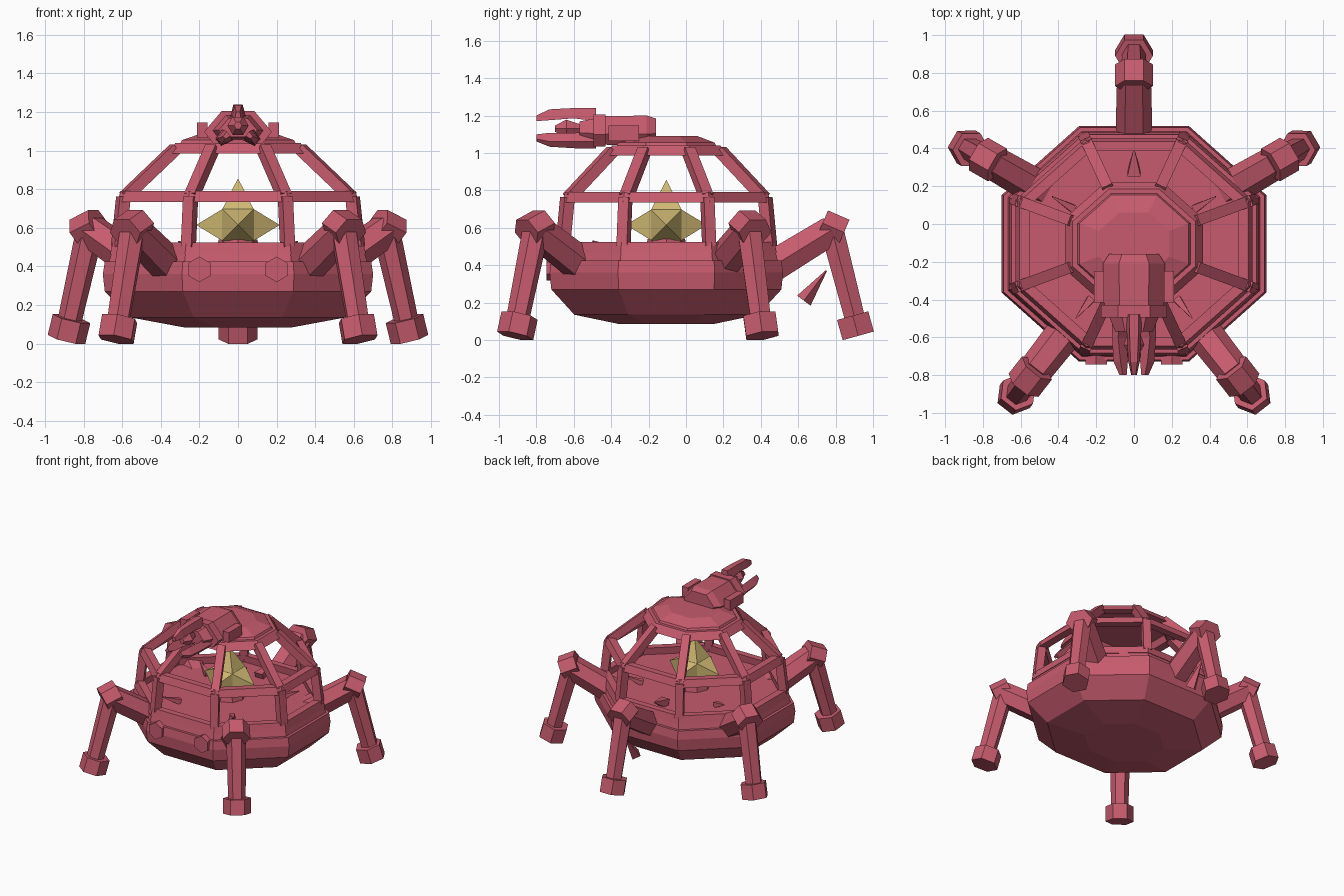
import bpy, math
from mathutils import Vector

cube = bpy.data.objects.get("Cube")
if cube:
    bpy.data.objects.remove(cube, do_unlink=True)


def material(name, rgb):
    m = bpy.data.materials.new(name)
    m.use_nodes = True
    m.diffuse_color = (*rgb, 1)
    m.node_tree.nodes["Principled BSDF"].inputs["Base Color"].default_value = (*rgb, 1)
    return m


RED = material("dusty_red", (0.57, 0.105, 0.155))
GOLD = material("pale_gold", (0.62, 0.48, 0.17))
CY = -0.105                 # body centre in y
AX, AY = 0.69, 0.615        # half widths of the octagonal body


def loft(name, rings, mat=RED, closed=False):
    """Skin equal-length rings; cap the ends, or close them into a torus."""
    n, k = len(rings[0]), len(rings)
    faces = []
    for j in range(k if closed else k - 1):
        a, b = j * n, (j + 1) % k * n
        faces += [(a + i, a + (i + 1) % n, b + (i + 1) % n, b + i) for i in range(n)]
    if not closed:
        faces += [tuple(reversed(range(n))), tuple(range((k - 1) * n, k * n))]
    mesh = bpy.data.meshes.new(name)
    mesh.from_pydata([tuple(p) for r in rings for p in r], [], faces)
    mesh.materials.append(mat)
    ob = bpy.data.objects.new(name, mesh)
    bpy.context.collection.objects.link(ob)
    # consistent outward normals
    import bmesh
    bm = bmesh.new()
    bm.from_mesh(mesh)
    bmesh.ops.recalc_face_normals(bm, faces=bm.faces)
    bm.to_mesh(mesh)
    bm.free()
    return ob


def corner(i, s, z):
    a = math.radians(22.5 + 45 * i)
    k = s / math.cos(math.pi / 8)
    return Vector((AX * k * math.cos(a), CY + AY * k * math.sin(a), z))


def octagon(s, z):
    return [corner(i, s, z) for i in range(8)]


def prism(name, a, b, r0, r1, n=6, rot=0, wide=1, tall=1, mat=RED):
    """Tapered n-sided bar from a to b, its first axis kept level."""
    a, b = Vector(a), Vector(b)
    d = (b - a).normalized()
    side = d.cross(Vector((0, 0, 1)))
    side = side.normalized() if side.length > 0.01 else Vector((1, 0, 0))
    up = side.cross(d)
    angles = [math.radians(rot) + math.tau * i / n for i in range(n)]
    return loft(name, [[p + r * (math.cos(t) * wide * side + math.sin(t) * tall * up)
                        for t in angles] for p, r in ((a, r0), (b, r1))], mat)


# Hull, deck and cap
loft("hull", [octagon(*p) for p in ((0.41, 0.085), (0.8, 0.135), (1.0, 0.27),
                                    (1.015, 0.36), (1.0, 0.425))])
loft("deck", [octagon(0.97, 0.42), octagon(0.95, 0.47)])
loft("roof_cap", [octagon(*p) for p in ((0.44, 1.03), (0.42, 1.055), (0.27, 1.09))])

# Dome rails: outer bottom, outer top, inner top, inner bottom
rails = {
    "lower_rail": ((0.96, 0.465), (0.94, 0.525), (0.86, 0.525), (0.87, 0.465)),
    "middle_rail": ((0.91, 0.735), (0.88, 0.79), (0.80, 0.79), (0.82, 0.735)),
    "upper_rail": ((0.53, 0.985), (0.47, 1.04), (0.40, 1.04), (0.44, 0.985)),
}
for name, profile in rails.items():
    loft(name, [octagon(*p) for p in profile], closed=True)

# Dome posts
for i in range(8):
    prism(f"lower_post_{i}", corner(i, 0.9, 0.5), corner(i, 0.86, 0.76), 0.042, 0.042, 4, 45)
    prism(f"upper_post_{i}", corner(i, 0.85, 0.76), corner(i, 0.47, 1.01), 0.042, 0.042, 4, 45)

# Star crystal on a pedestal
prism("pedestal", (0, CY, 0.45), (0, CY, 0.54), 0.12, 0.1, 8)
prism("crystal_core", (0, CY, 0.53), (0, CY, 0.7), 0.113, 0.113, 4, 45, mat=GOLD)
prism("crystal_tip", (0, CY, 0.7), (0, CY, 0.855), 0.113, 0.001, 4, 45, mat=GOLD)
for i in range(4):
    d = Vector((round(math.cos(i * math.pi / 2)), round(math.sin(i * math.pi / 2)), 0))
    c = Vector((0, CY, 0.615))
    prism(f"crystal_spike_{i}", c + d * 0.08, c + d * 0.215, 0.117, 0.001, 4, 45, mat=GOLD)

# Five radial legs
legs = {"back": 90, "back_left": 30, "back_right": 150, "front_left": -52, "front_right": -128}
for name, deg in legs.items():
    t = math.radians(deg)

    def at(r, z):
        return (r * math.cos(t), CY + r * math.sin(t), z)

    prism(name + "_upper_leg", at(0.48, 0.34), at(0.88, 0.585), 0.1, 0.09)
    prism(name + "_knee", at(0.835, 0.625), at(0.95, 0.575), 0.1, 0.1, tall=0.85)
    prism(name + "_lower_leg", at(0.885, 0.59), at(1.012, 0.1), 0.072, 0.062)
    prism(name + "_foot", at(0.996, 0.13), at(1.026, 0.022), 0.1, 0.1)
    prism(name + "_inner_spike", at(0.37, 0.48), at(0.5, 0.53), 0.05 if deg == 90 else 0.03, 0.004, 4, 45)
prism("tail_spike", (0, 0.63, 0.21), (0, 0.75, 0.37), 0.045, 0.004, 4)

# Headlights
for s, side in ((1, "left"), (-1, "right")):
    prism(side + "_headlight", (s * 0.2, -0.66, 0.385), (s * 0.2, -0.745, 0.385), 0.066, 0.066, 6, 30)


# Turret
def section(y, k, zc=1.12):
    half = ((0.08, 0.08), (0.165, -0.02), (0.12, -0.08))
    pts = list(half) + [(-x, z) for x, z in reversed(half)]
    return [(x * k, y, zc + z * k) for x, z in pts]


loft("turret_body", [section(*p) for p in ((-0.16, 0.8), (-0.21, 1), (-0.44, 0.95))])
loft("turret_collar", [section(-0.43, 1.06), section(-0.495, 1.06)])
loft("turret_nose", [section(-0.49, 0.8), section(-0.57, 0.6)])
prism("turret_eye", (0, -0.56, 1.13), (0, -0.64, 1.13), 0.025, 0.055)
prism("turret_eye_tip", (0, -0.64, 1.13), (0, -0.7, 1.13), 0.055, 0.02)
for s, side in ((1, "left"), (-1, "right")):
    prism(side + "_turret_pod", (s * 0.185, -0.25, 1.105), (s * 0.185, -0.415, 1.105),
          0.057, 0.057, 4, 45, wide=0.65)

# Three claws around the turret axis
for name, x, z, deg in (("top", 0, 1.205, 90), ("left", 0.075, 1.065, -40), ("right", -0.075, 1.065, 220)):
    t = math.radians(deg)
    out, across = Vector((math.cos(t), 0, math.sin(t))), Vector((-math.sin(t), 0, math.cos(t)))
    rings = []
    for y, lo, hi, w in ((-0.48, -0.035, 0.035, 0.04), (-0.6, -0.02, 0.035, 0.038),
                         (-0.73, -0.03, 0.028, 0.03), (-0.8, -0.035, -0.005, 0.015)):
        c = Vector((x, y, z))
        rings.append([c + out * lo + across * w, c + out * hi + across * w * 0.6,
                      c + out * hi - across * w * 0.6, c + out * lo - across * w])
    loft(name + "_claw", rings)
